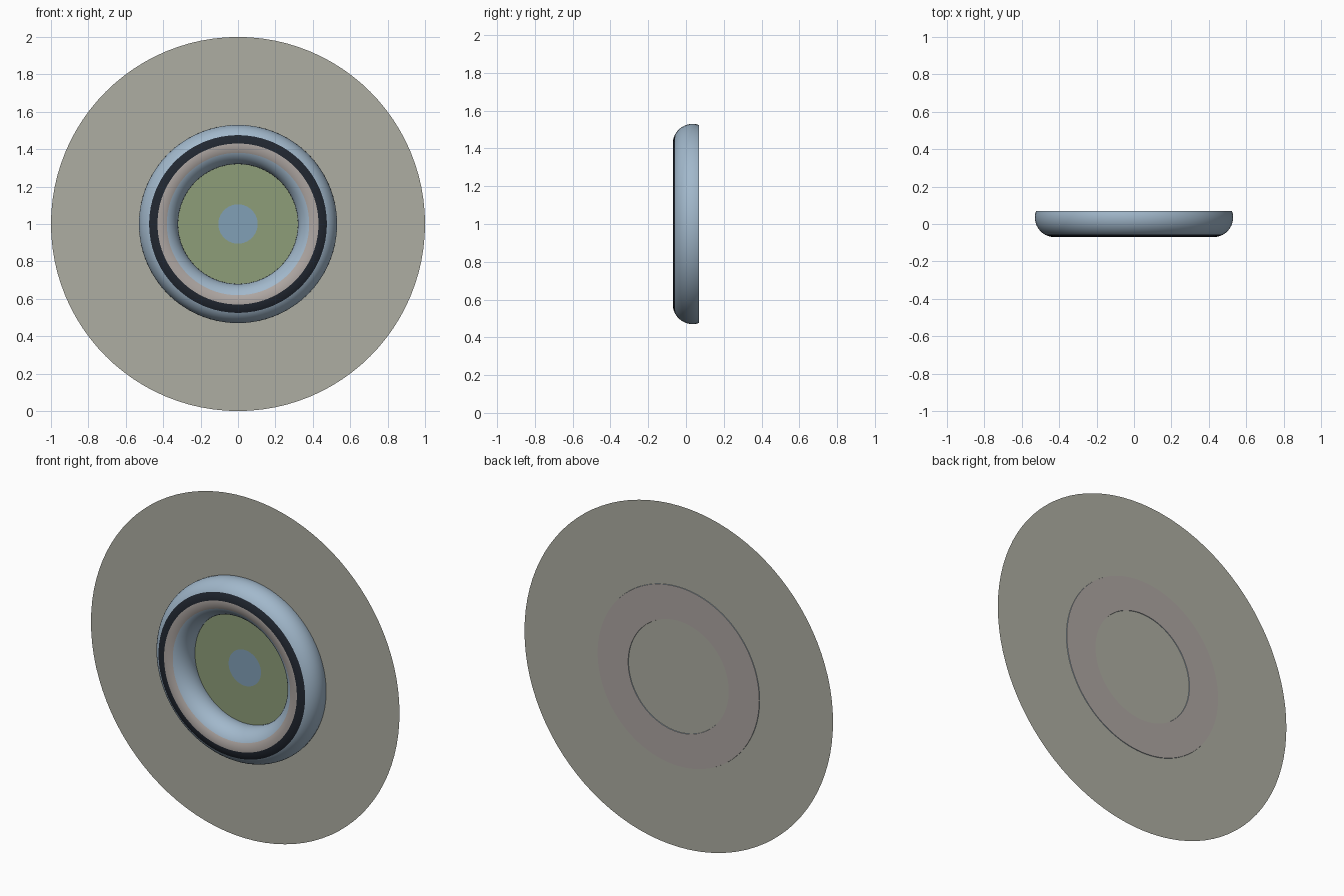
import bpy, bmesh
from math import sin, cos, pi, radians

if "Cube" in bpy.data.objects:
    bpy.data.objects.remove(bpy.data.objects["Cube"])

SEG = 96
CENTRE_Z = 1.0


def material(name, rgb):
    m = bpy.data.materials.new(name)
    m.diffuse_color = (*rgb, 1)
    m.use_nodes = True
    m.node_tree.nodes["Principled BSDF"].inputs["Base Color"].default_value = m.diffuse_color
    return m


stone = material("stone", (0.42, 0.42, 0.36))
green = material("green", (0.27, 0.34, 0.19))
sky = material("sky_blue", (0.22, 0.35, 0.47))
blue = material("pale_blue", (0.36, 0.48, 0.60))
dark = material("dark", (0.015, 0.02, 0.03))
warm = material("warm_grey", (0.42, 0.38, 0.36))


def finish(name, bm, mats):
    mesh = bpy.data.meshes.new(name)
    bm.to_mesh(mesh)
    bm.free()
    for m in mats:
        mesh.materials.append(m)
    ob = bpy.data.objects.new(name, mesh)
    bpy.context.collection.objects.link(ob)
    ob.location.z = CENTRE_Z
    return ob


def disc(name, radius, y, mat):
    """Paper-thin round sheet facing the front."""
    bm = bmesh.new()
    bm.faces.new([bm.verts.new((radius * cos(2 * pi * i / SEG), y,
                                radius * sin(2 * pi * i / SEG))) for i in range(SEG)])
    return finish(name, bm, [mat])


# Flat sheets: wide backing, coloured field and centre spot
disc("backing_disc", 1.0, 0.067, stone)
disc("inner_field", 0.326, 0.065, green)
disc("centre_spot", 0.105, 0.063, sky)

# Rounded ring: a tube cut flat at the back, in coloured bands
# (end angle round the tube, steps, material index), starting at the outer back edge
R, r, Y0, START = 0.425, 0.105, 0.035, -19.5
bands = [(61.5, 9, 0), (87, 3, 1), (115, 3, 2), (199.5, 9, 0)]
angles, band_mats, a0 = [START], [], START
for end, steps, idx in bands:
    angles += [a0 + (end - a0) * (k + 1) / steps for k in range(steps)]
    band_mats += [idx] * steps
    a0 = end
band_mats.append(2)  # flat back closes the profile

bm = bmesh.new()
rows = []
for i in range(SEG):
    t = 2 * pi * i / SEG
    row = []
    for a in angles:
        rad = R + r * cos(radians(a))
        row.append(bm.verts.new((rad * cos(t), Y0 - r * sin(radians(a)), rad * sin(t))))
    rows.append(row)
n = len(angles)
for i in range(SEG):
    p, q = rows[i], rows[(i + 1) % SEG]
    for j in range(n):
        k = (j + 1) % n
        f = bm.faces.new((p[j], p[k], q[k], q[j]))
        f.material_index = band_mats[j]
bmesh.ops.recalc_face_normals(bm, faces=bm.faces)
ring = finish("rounded_ring", bm, [blue, dark, warm])

bpy.context.view_layer.objects.active = ring
ring.select_set(True)
bpy.ops.object.shade_smooth_by_angle(angle=radians(40))
